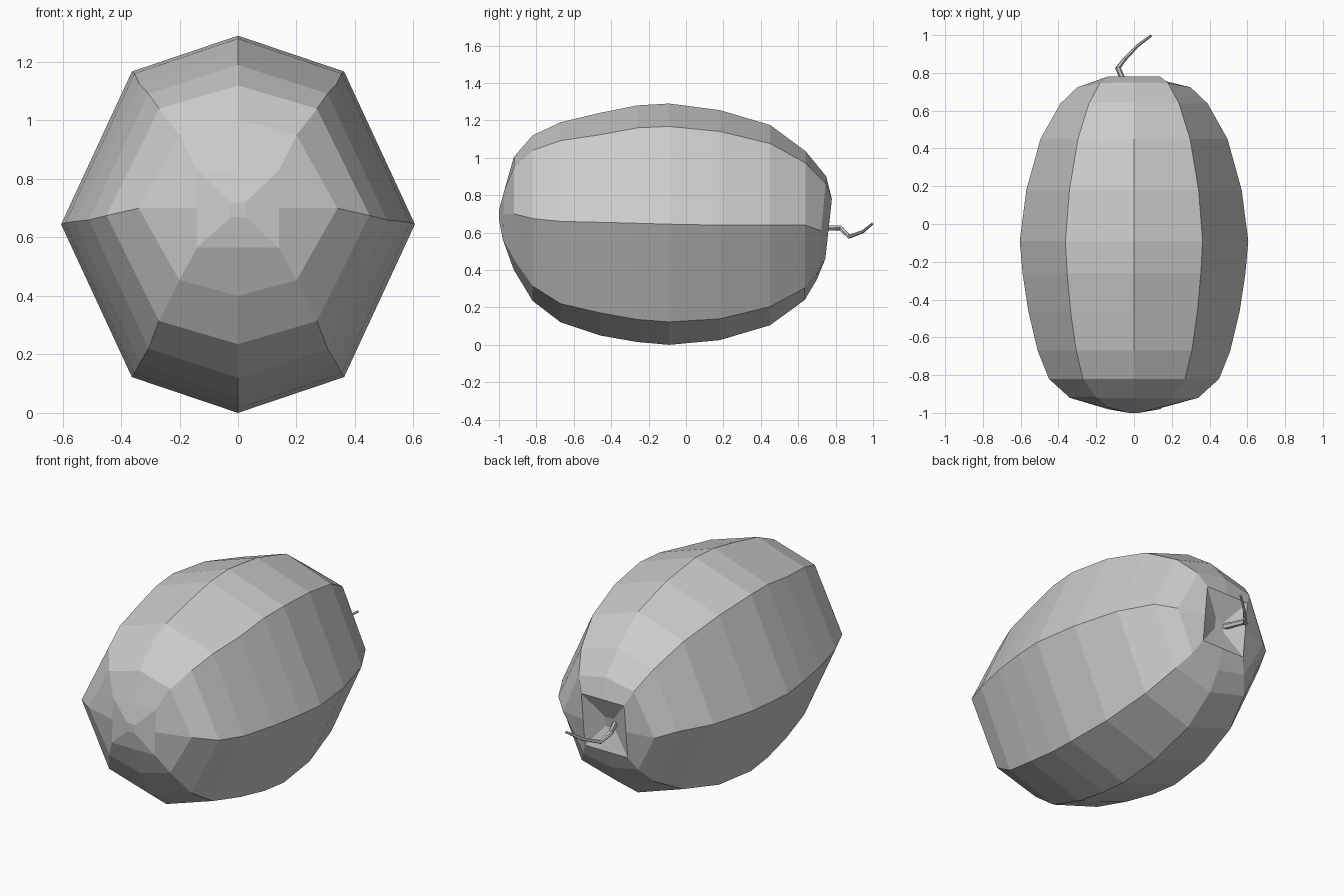
import bpy, bmesh

if "Cube" in bpy.data.objects:
    bpy.data.objects.remove(bpy.data.objects["Cube"])

rind = bpy.data.materials.new("plain grey")
rind.diffuse_color = (0.6, 0.6, 0.6, 1)
rind.use_nodes = True
rind.node_tree.nodes["Principled BSDF"].inputs["Base Color"].default_value = rind.diffuse_color

# Melon rings, front to back:
# y at top, y at bottom, half width, top z, side z, bottom z, corner x and z factors
rings = [
    (-1.00, -1.00, 0.025, 0.72, 0.70, 0.67, 1, 1),
    (-0.97, -0.98, 0.14, 0.83, 0.70, 0.565, 1, 1),
    (-0.92, -0.92, 0.34, 1.005, 0.70, 0.40, 0.59, 0.82),
    (-0.82, -0.82, 0.45, 1.12, 0.675, 0.235, 0.6, 0.82),
    (-0.67, -0.67, 0.51, 1.19, 0.66, 0.12, 0.6, 0.815),
    (-0.46, -0.46, 0.56, 1.24, 0.655, 0.05, 0.6, 0.8),
    (-0.26, -0.26, 0.59, 1.28, 0.65, 0.015, 0.6, 0.81),
    (-0.09, -0.09, 0.605, 1.29, 0.645, 0.0, 0.6, 0.81),
    (0.18, 0.18, 0.57, 1.255, 0.64, 0.025, 0.6, 0.815),
    (0.45, 0.45, 0.495, 1.175, 0.64, 0.105, 0.6, 0.815),
    (0.64, 0.635, 0.39, 1.035, 0.64, 0.24, 0.61, 0.84),
    (0.75, 0.70, 0.30, 0.90, 0.61, 0.35, 0.6, 0.87),
    (0.78, 0.745, 0.14, 0.78, 0.62, 0.46, 1, 1),
    (0.72, 0.71, 0.03, 0.65, 0.62, 0.59, 1, 1),   # stem hollow
]

bm = bmesh.new()
loops = []
for yt, yb, w, top, side, bot, fx, fz in rings:
    up, down = fz * (top - side), fz * (bot - side)
    section = [(0, top), (fx * w, side + up), (w, side), (fx * w, side + down),
               (0, bot), (-fx * w, side + down), (-w, side), (-fx * w, side + up)]
    loops.append([bm.verts.new((x, yb + (yt - yb) * (z - bot) / (top - bot), z))
                  for x, z in section])
for a, b in zip(loops, loops[1:]):
    for i in range(8):
        j = (i + 1) % 8
        bm.faces.new((a[i], a[j], b[j], b[i]))
bm.faces.new(loops[0])
bm.faces.new(loops[-1])
bmesh.ops.recalc_face_normals(bm, faces=bm.faces)
mesh = bpy.data.meshes.new("melon_body")
bm.to_mesh(mesh)
bm.free()
mesh.materials.append(rind)
bpy.context.collection.objects.link(bpy.data.objects.new("melon_body", mesh))

# Crooked tapering stem
path = [(-0.03, 0.70, 0.625, 1.0), (-0.085, 0.825, 0.625, 0.9), (-0.05, 0.872, 0.578, 0.65),
        (0.02, 0.945, 0.605, 0.5), (0.09, 0.997, 0.648, 0.4)]
curve = bpy.data.curves.new("stem", 'CURVE')
curve.dimensions = '3D'
curve.bevel_depth = 0.017
curve.bevel_resolution = 1
curve.use_fill_caps = True
spline = curve.splines.new('POLY')
spline.points.add(len(path) - 1)
for p, (x, y, z, r) in zip(spline.points, path):
    p.co = (x, y, z, 1)
    p.radius = r
spline.use_smooth = False
curve.materials.append(rind)
stem = bpy.data.objects.new("stem", curve)
bpy.context.collection.objects.link(stem)
bpy.context.view_layer.objects.active = stem
stem.select_set(True)
bpy.ops.object.convert(target='MESH')
bpy.ops.object.shade_flat()
